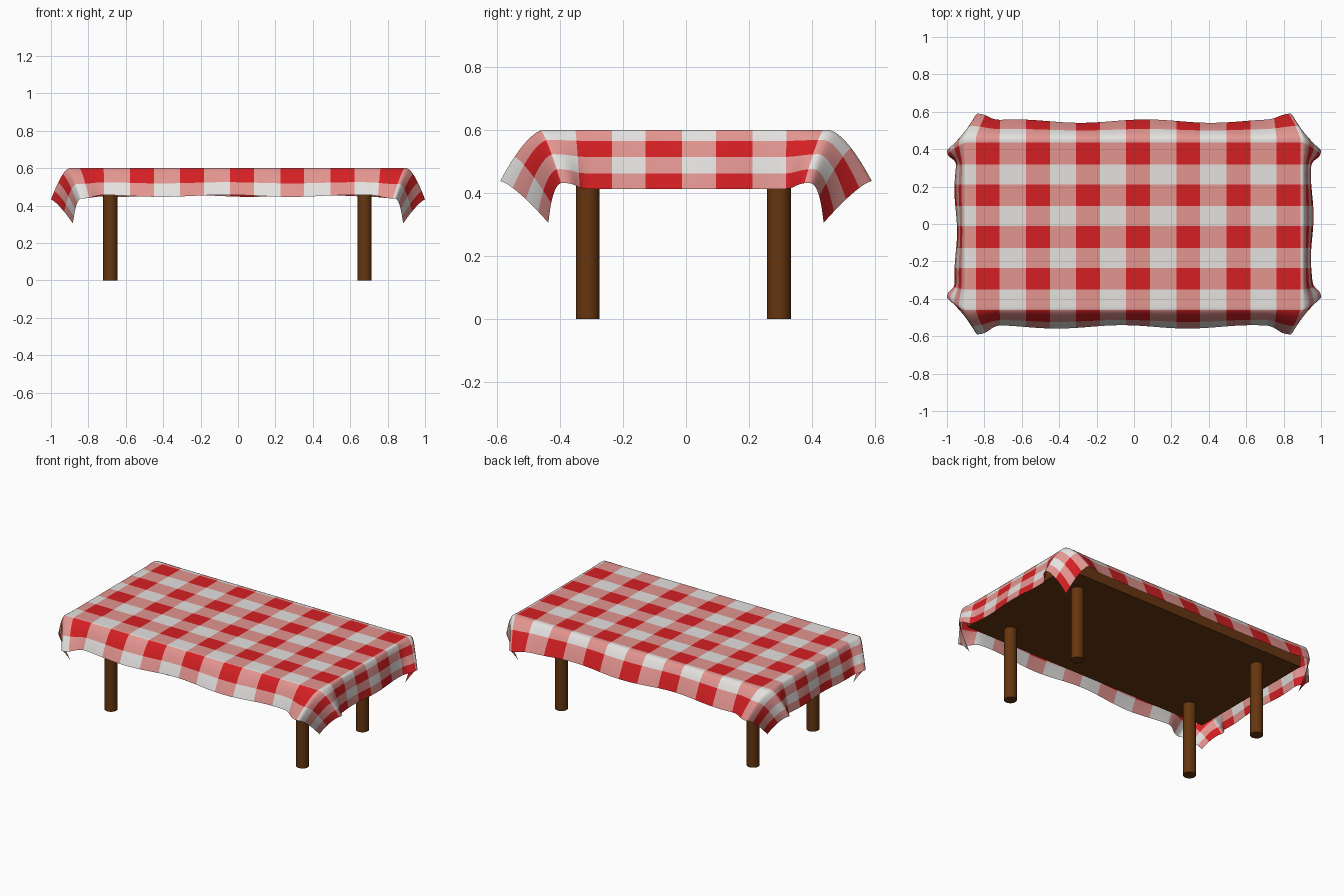
import bpy, bmesh, math
from mathutils import Vector

if "Cube" in bpy.data.objects:
    bpy.data.objects.remove(bpy.data.objects["Cube"])


def material(name, rgb):
    m = bpy.data.materials.new(name)
    m.diffuse_color = (*rgb, 1)
    m.use_nodes = True
    m.node_tree.nodes["Principled BSDF"].inputs["Base Color"].default_value = m.diffuse_color
    return m


WOOD = material("brown wood", (0.13, 0.036, 0.005))
WHITE = material("white cloth", (0.78, 0.76, 0.74))
PINK = material("pink cloth", (0.77, 0.30, 0.28))
RED = material("red cloth", (0.66, 0.014, 0.017))

# Wooden slab
bpy.ops.mesh.primitive_cube_add(size=1, location=(0, 0, 0.53))
slab = bpy.context.object
slab.name = "table_top"
slab.scale = (1.78, 0.89, 0.12)
slab.data.materials.append(WOOD)

# Four round legs
for xn, x in (("left", -0.683), ("right", 0.677)):
    for yn, y in (("front", -0.312), ("back", 0.295)):
        bpy.ops.mesh.primitive_cylinder_add(vertices=32, radius=0.038, depth=0.5,
                                            location=(x, y, 0.25))
        leg = bpy.context.object
        leg.name = f"{yn}_{xn}_leg"
        leg.data.materials.append(WOOD)
        bpy.ops.object.shade_smooth_by_angle(angle=math.radians(40))

# Tablecloth: flat sheet of half size (A + D, B + D) draped over the slab
A, B, D, TOP = 0.903, 0.455, 0.2, 0.6


def smooth(t):
    t = min(1, max(0, t))
    return t * t * (3 - 2 * t)


def lerp(a, b, t):
    return a + (b - a) * t


def flap(along, t, mid, ear):
    """Offset (out, slide, drop) of a hanging side; mid and ear are hem offsets."""
    out, slide, drop = (lerp(m, e, along) for m, e in zip(mid, ear))
    return out * t ** 0.8, slide * t, drop * t ** 1.25


LONG = ((0.095, 0, 0.148), (0.135, -0.063, 0.162))
END = ((0.05, 0, 0.187), (0.097, -0.062, 0.168))
TIP = Vector((-0.02, -0.018, -0.295))     # cloth corner, from the slab corner


def drape(u, v):
    sx, sy = (1 if u > 0 else -1), (1 if v > 0 else -1)
    au, av = abs(u), abs(v)
    s, t = max(0, au - A) / D, max(0, av - B) / D
    eu, ev = smooth(1 - (A - au) / 0.2), smooth(1 - (B - av) / 0.15)
    f = g = Vector((0, 0, 0))
    if t > 0:                              # front and back flaps
        o, sl, dr = flap(eu, t, *LONG)
        wave = 0.009 * math.sin(9 * u + sy) * t * (1 - eu)
        f = Vector((sl, o + wave, -dr - 0.6 * wave))
    if s > 0:                              # end flaps
        o, sl, dr = flap(ev, s, *END)
        wave = 0.007 * math.sin(14 * v + sx) * s * (1 - ev)
        g = Vector((o + wave, sl, -dr))
    p = Vector((min(au, A), min(av, B), TOP)) + f + g
    if s > 0 and t > 0:                    # corner: two ears with a valley between
        fo, fs, fd = flap(1, 1, *LONG)
        go, gs, gd = flap(1, 1, *END)
        full = Vector((fs + go, fo + gs, -fd - gd))
        p += (TIP - full) * (s * t)
    return (p.x * sx, p.y * sy, p.z)


# Check bands across the sheet in both directions
u_bands = [(0.022 + 0.268 * k - 0.064, 0.022 + 0.268 * k + 0.064) for k in range(-3, 4)]
for lo, hi in ((0.955, 1.01), (1.06, A + D)):
    u_bands += [(lo, hi), (-hi, -lo)]
v_bands = [(-0.07 + 0.2235 * k - 0.058, -0.07 + 0.2235 * k + 0.058) for k in range(-2, 4)]


def cuts(bands, inner):
    """Grid lines on every band edge and fold, filled in to an even step."""
    lim = inner + D
    marks = {-lim, lim, -inner, inner}
    marks |= {round(e, 4) for b in bands for e in b if abs(e) < lim}
    marks = sorted(marks)
    line = [marks[0]]
    for a, b in zip(marks, marks[1:]):
        n = max(1, math.ceil((b - a) / 0.016))
        line += [lerp(a, b, i / n) for i in range(1, n + 1)]
    return line


def inside(x, bands):
    return any(lo < x < hi for lo, hi in bands)


us, vs = cuts(u_bands, A), cuts(v_bands, B)
bm = bmesh.new()
grid = [[bm.verts.new(drape(u, v)) for v in vs] for u in us]
for i in range(len(us) - 1):
    for j in range(len(vs) - 1):
        face = bm.faces.new((grid[i][j], grid[i + 1][j], grid[i + 1][j + 1], grid[i][j + 1]))
        face.material_index = (inside((us[i] + us[i + 1]) / 2, u_bands)
                               + inside((vs[j] + vs[j + 1]) / 2, v_bands))
        face.smooth = True
mesh = bpy.data.meshes.new("tablecloth")
bm.to_mesh(mesh)
bm.free()
for m in (WHITE, PINK, RED):
    mesh.materials.append(m)
cloth = bpy.data.objects.new("tablecloth", mesh)
bpy.context.collection.objects.link(cloth)
